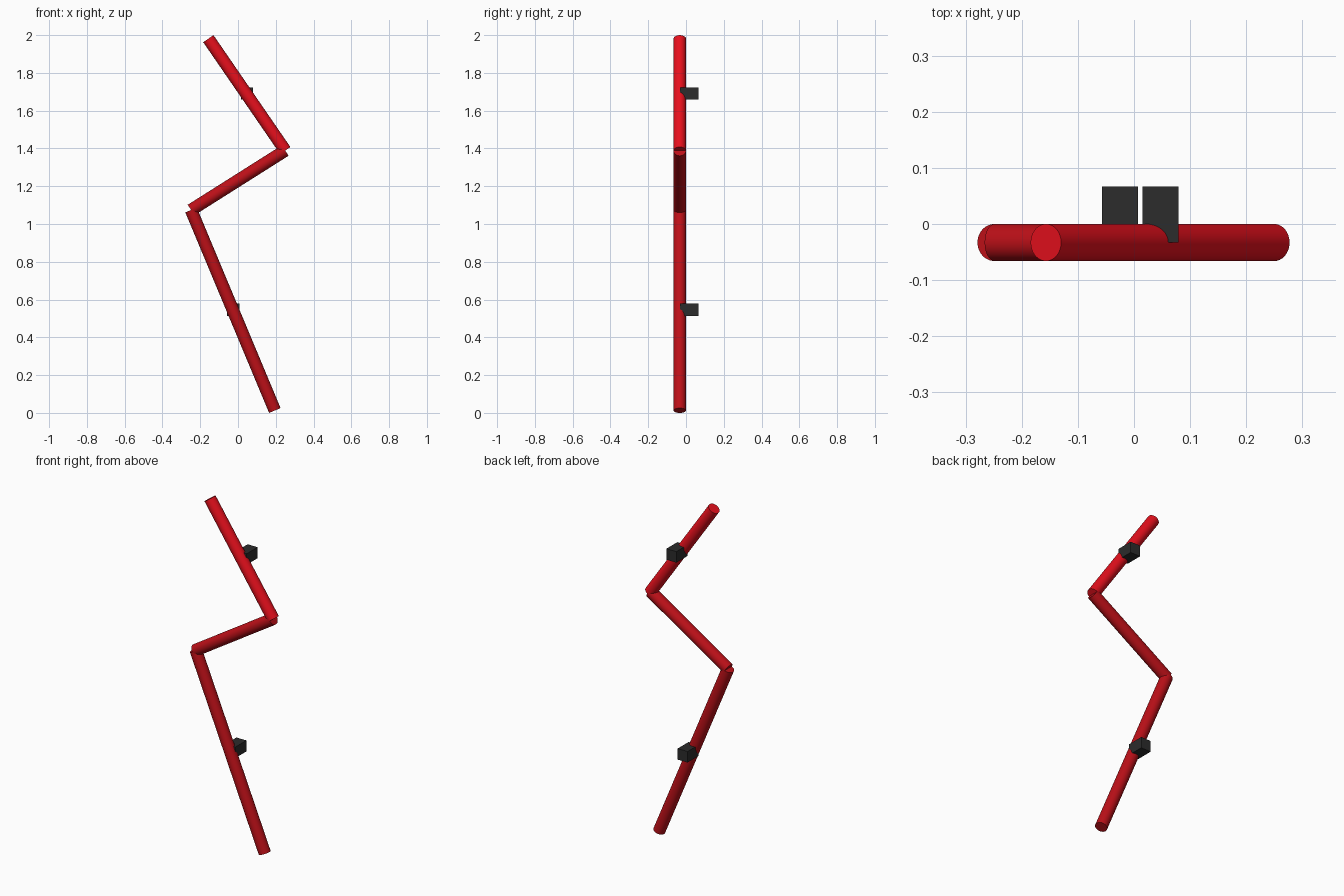
import bpy
import math
from mathutils import Vector

if "Cube" in bpy.data.objects:
    bpy.data.objects.remove(bpy.data.objects["Cube"])

R = 0.033
Y = -0.033


def material(name, color):
    m = bpy.data.materials.new(name)
    m.diffuse_color = (*color, 1)
    m.use_nodes = True
    m.node_tree.nodes["Principled BSDF"].inputs["Base Color"].default_value = m.diffuse_color
    return m


bright = material("bright_red", (0.80, 0.005, 0.012))
deep = material("deep_red", (0.50, 0.005, 0.009))
black = material("black", (0.025, 0.025, 0.025))


def tube(name, start, end, mat):
    a, b = Vector((start[0], Y, start[1])), Vector((end[0], Y, end[1]))
    d = b - a
    bpy.ops.mesh.primitive_cylinder_add(vertices=48, radius=R, depth=d.length,
                                        location=(a + b) / 2)
    o = bpy.context.object
    o.name = name
    o.rotation_euler = (0, math.atan2(d.x, d.z), 0)
    o.data.materials.append(mat)
    bpy.ops.object.shade_smooth_by_angle(angle=math.radians(35))


def bracket(name, x, z):
    bpy.ops.mesh.primitive_cube_add(size=1, location=(x, 0.017, z))
    o = bpy.context.object
    o.name = name
    o.scale = (0.064, 0.1, 0.064)
    o.data.materials.append(black)


# Zigzag of three light tubes sharing their joints
top, right, left, bottom = (-0.157, 1.981), (0.25, 1.389), (-0.2485, 1.074), (0.195, 0.0127)
tube("upper_tube", top, right, bright)
tube("middle_tube", right, left, deep)
tube("lower_tube", left, bottom, deep)

# Wall mounting blocks behind the tubes
bracket("upper_wall_bracket", 0.047, 1.69)
bracket("lower_wall_bracket", -0.025, 0.546)
